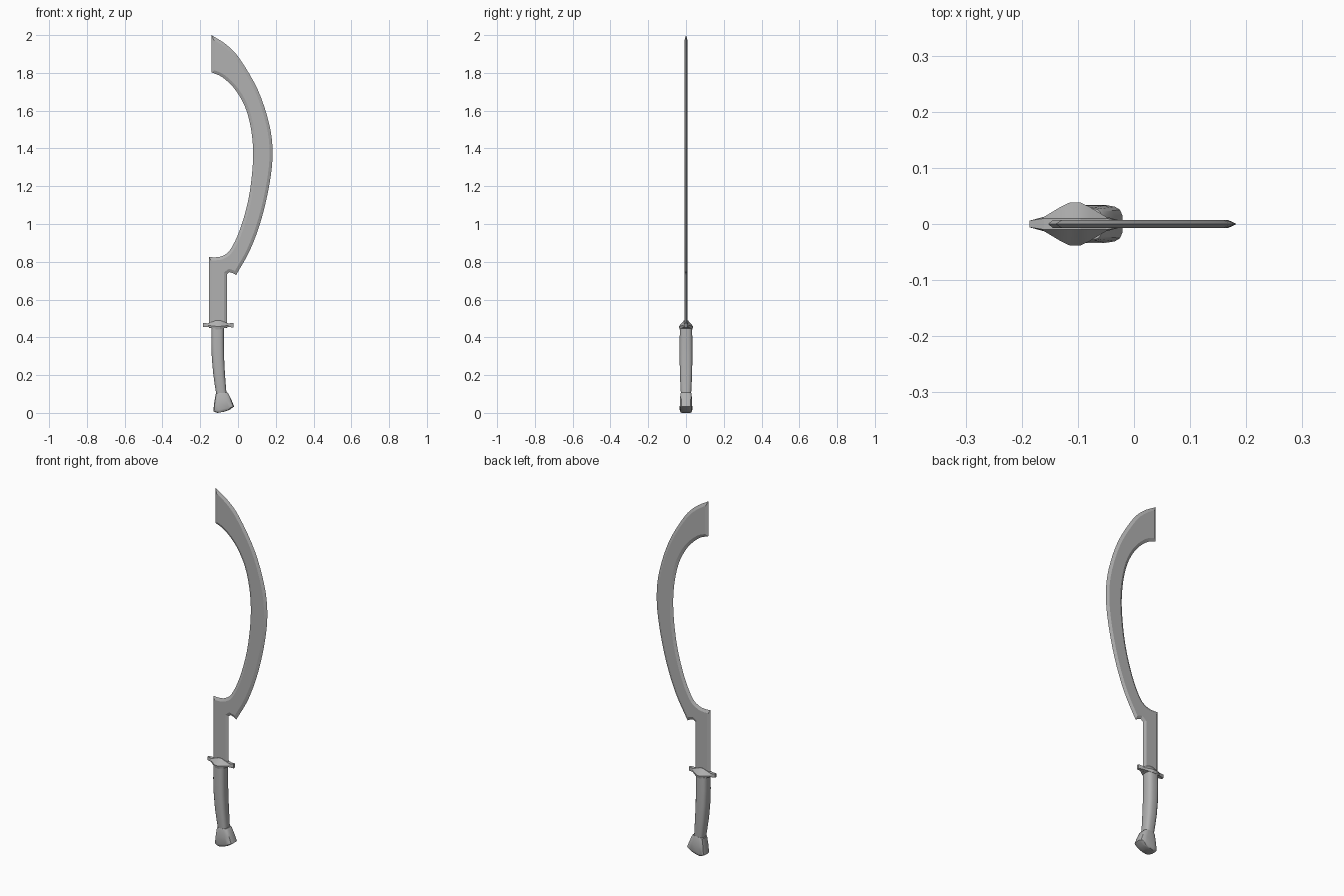
import bpy, bmesh, math
from mathutils import Vector

if "Cube" in bpy.data.objects:
    bpy.data.objects.remove(bpy.data.objects["Cube"])

# Dark grey metal shared by all parts
steel = bpy.data.materials.new("dark_steel")
steel.diffuse_color = (0.44, 0.44, 0.44, 1)
steel.use_nodes = True
steel.node_tree.nodes["Principled BSDF"].inputs["Base Color"].default_value = steel.diffuse_color


def finish(bm, name, angle=30):
    bmesh.ops.recalc_face_normals(bm, faces=bm.faces)
    me = bpy.data.meshes.new(name)
    bm.to_mesh(me)
    bm.free()
    me.materials.append(steel)
    ob = bpy.data.objects.new(name, me)
    bpy.context.collection.objects.link(ob)
    bpy.ops.object.select_all(action='DESELECT')
    ob.select_set(True)
    bpy.context.view_layer.objects.active = ob
    bpy.ops.object.shade_smooth_by_angle(angle=math.radians(angle))
    return ob


def loft(rings, name, angle=30):
    """Skin a list of closed rings of equal length and cap both ends."""
    bm = bmesh.new()
    rows = [[bm.verts.new(p) for p in r] for r in rings]
    n = len(rows[0])
    for a, b in zip(rows, rows[1:]):
        for i in range(n):
            j = (i + 1) % n
            bm.faces.new((a[i], a[j], b[j], b[i]))
    bm.faces.new(rows[0])
    bm.faces.new(rows[-1])
    return finish(bm, name, angle)


def oval(xl, zl, xr, zr, ry, n=16, power=0.5):
    """Rounded-box ring spanning left point to right point, half depth ry."""
    pts = []
    for i in range(n):
        a = math.tau * (i + 0.5) / n
        c, s = math.cos(a), math.sin(a)
        c = math.copysign(abs(c) ** power, c)
        s = math.copysign(abs(s) ** power, s)
        t = (c + 1) / 2
        pts.append((xl + (xr - xl) * t, ry * s, zl + (zr - zl) * t))
    return pts


def spline(pts, steps=4):
    """Catmull-Rom curve through the points."""
    p = [Vector(q) for q in pts]
    p = [2 * p[0] - p[1]] + p + [2 * p[-1] - p[-2]]
    out = []
    for a, b, c, d in zip(p, p[1:], p[2:], p[3:]):
        for k in range(steps):
            t = k / steps
            out.append(0.5 * (2 * b + (c - a) * t + (2 * a - 5 * b + 4 * c - d) * t * t
                              + (3 * b - a - 3 * c + d) * t ** 3))
    return out + [p[-2]]


# Blade: outline with a bevelled edge on both sides
outer = spline([(-0.01, 0.73), (0.065, 0.865), (0.125, 1.03), (0.168, 1.22), (0.183, 1.38),
                (0.165, 1.53), (0.105, 1.71), (0.01, 1.873), (-0.06, 1.948), (-0.14, 2.0)])
inner = spline([(-0.14, 1.803), (-0.08, 1.775), (-0.01, 1.705), (0.045, 1.60), (0.075, 1.46),
                (0.078, 1.31), (0.055, 1.13), (0.01, 0.97), (-0.04, 0.865), (-0.08, 0.832),
                (-0.115, 0.824), (-0.153, 0.825)])
outline = [(-0.058, 0.45), (-0.058, 0.735), (-0.045, 0.745), (-0.028, 0.74)] + outer + inner + [(-0.153, 0.45)]
bm = bmesh.new()
for side in (-1, 1):
    face = bm.faces.new([bm.verts.new((x, 0, z)) for x, z in outline])
    face.normal_update()
    rim = set(face.verts)
    bmesh.ops.inset_region(bm, faces=[face], thickness=0.016, use_even_offset=True, use_boundary=True)
    for v in face.verts:
        if v not in rim:
            v.co.y = side * 0.0075
    bmesh.ops.triangulate(bm, faces=[face])
bmesh.ops.remove_doubles(bm, verts=bm.verts, dist=0.0005)
finish(bm, "blade", 15)

# Guard: ridged bar, widest in the middle and narrow at both ends
stations = [(-0.186, 0.006, 0.476, 0.466, 0.456), (-0.160, 0.013, 0.474, 0.463, 0.455),
            (-0.130, 0.031, 0.484, 0.460, 0.446), (-0.115, 0.038, 0.490, 0.458, 0.442),
            (-0.095, 0.038, 0.490, 0.458, 0.442), (-0.080, 0.031, 0.484, 0.460, 0.446),
            (-0.050, 0.013, 0.474, 0.463, 0.455), (-0.024, 0.006, 0.476, 0.466, 0.452)]
loft([[(x, -min(w, 0.01), top), (x, min(w, 0.01), top), (x, w, mid),
       (x, w * 0.9, bot), (x, -w * 0.9, bot), (x, -w, mid)]
      for x, w, top, mid, bot in stations], "guard", 15)

# Grip: gently curved handle
loft([oval(xl, z, xr, z, ry, power=0.65) for xl, xr, z, ry in [
    (-0.142, -0.074, 0.45, 0.033), (-0.142, -0.074, 0.37, 0.034), (-0.139, -0.073, 0.29, 0.034),
    (-0.132, -0.069, 0.21, 0.033), (-0.123, -0.064, 0.145, 0.030), (-0.115, -0.06, 0.095, 0.027)]], "grip")

# Pommel: flared, tilted butt with a curved base
loft([oval(-0.114, 0.103, -0.057, 0.108, 0.028), oval(-0.119, 0.098, -0.051, 0.102, 0.030),
      oval(-0.127, 0.05, -0.034, 0.068, 0.032), oval(-0.131, 0.009, -0.02, 0.034, 0.034),
      oval(-0.12, 0.003, -0.045, 0.016, 0.031), oval(-0.108, 0.0, -0.07, 0.007, 0.028)], "pommel")
